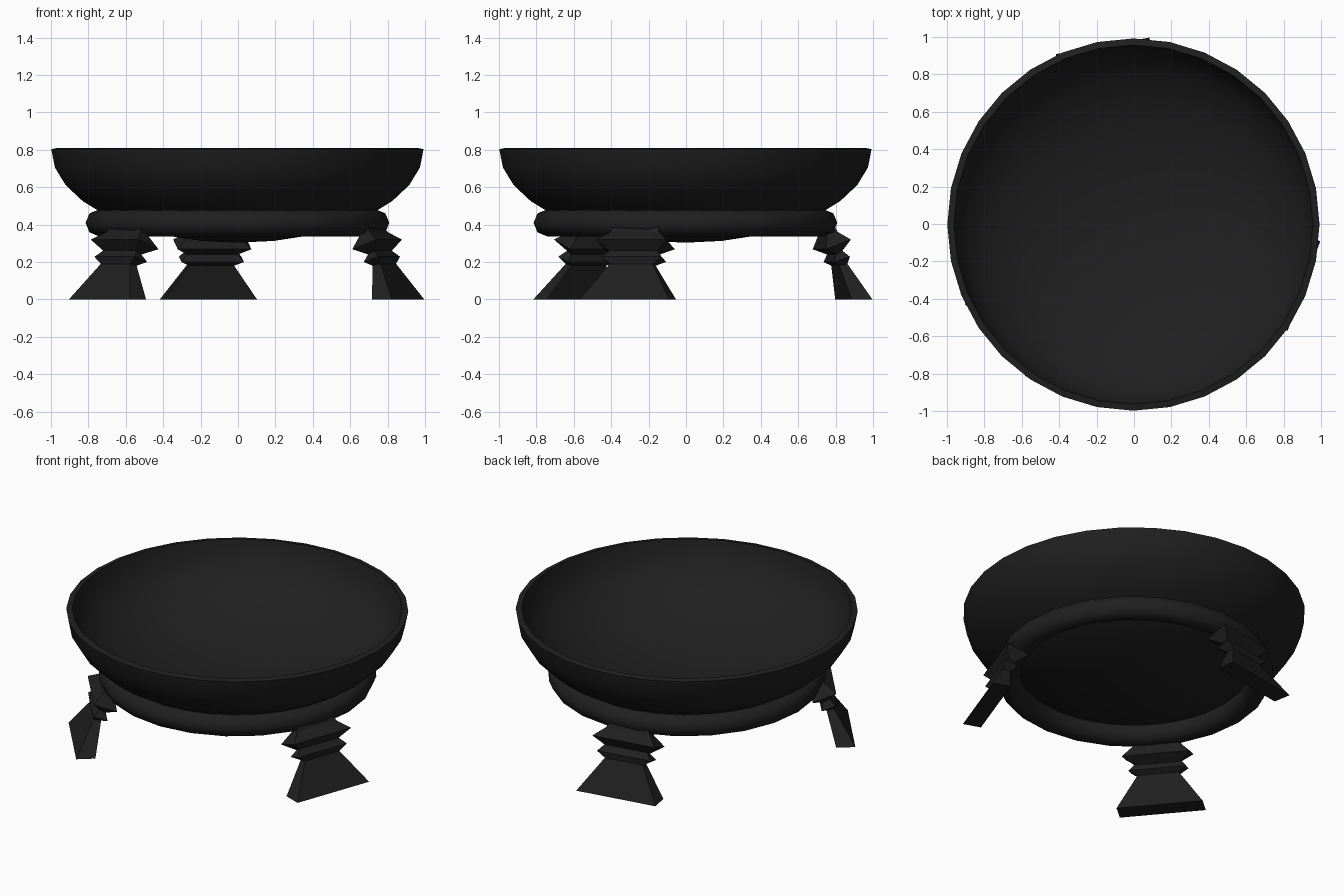
import bpy, bmesh
from math import sin, cos, pi, radians

if "Cube" in bpy.data.objects:
    bpy.data.objects.remove(bpy.data.objects["Cube"])

OX, OY = -0.003, -0.003          # bowl axis

black = bpy.data.materials.new("black_iron")
black.diffuse_color = (0.014, 0.014, 0.014, 1)
black.use_nodes = True
black.node_tree.nodes["Principled BSDF"].inputs["Base Color"].default_value = black.diffuse_color


def make(name, bm, smooth):
    bmesh.ops.recalc_face_normals(bm, faces=bm.faces)
    me = bpy.data.meshes.new(name)
    bm.to_mesh(me)
    bm.free()
    me.materials.append(black)
    me.polygons.foreach_set("use_smooth", [smooth] * len(me.polygons))
    ob = bpy.data.objects.new(name, me)
    bpy.context.collection.objects.link(ob)
    return ob


def lathe(name, profile, sides):
    """Revolve a closed loop of (radius, z) points around the bowl axis."""
    bm = bmesh.new()
    rings = []
    for r, z in profile:
        if r < 1e-5:
            rings.append([bm.verts.new((OX, OY, z))] * sides)
        else:
            rings.append([bm.verts.new((OX + r * cos(2 * pi * k / sides),
                                        OY + r * sin(2 * pi * k / sides), z))
                          for k in range(sides)])
    for a, b in zip(rings, rings[1:] + rings[:1]):
        for k in range(sides):
            n = (k + 1) % sides
            corners = list(dict.fromkeys((a[k], a[n], b[n], b[k])))
            if len(corners) > 2:          # nothing to fill between two poles
                bm.faces.new(corners)
    ob = make(name, bm, True)
    bpy.context.view_layer.objects.active = ob
    ob.select_set(True)
    bpy.ops.object.shade_smooth_by_angle(angle=radians(50))
    ob.select_set(False)
    return ob


# Bowl: squashed half sphere shell with a slightly sloped rim
def arc(r, z, depth):
    return [(r * cos(pi / 16 * i) if i < 8 else 0, z - depth * sin(pi / 16 * i))
            for i in range(9)]


lathe("bowl", arc(0.995, 0.803, 0.5) + arc(0.96, 0.81, 0.47)[::-1], 32)

# Support ring under the bowl
lathe("support_ring", [(0.74 + 0.072 * cos(pi / 4 * i), 0.409 + 0.072 * sin(pi / 4 * i))
                       for i in range(8)], 24)

# Leg sections: inner radius, inner z, outer radius, outer z, half width
SECTIONS = [(0.855, 0.0, 0.967, 0.0, 0.254),
            (0.81, 0.18, 0.855, 0.19, 0.122),
            (0.777, 0.20, 0.86, 0.228, 0.17),
            (0.79, 0.24, 0.825, 0.26, 0.138),
            (0.723, 0.268, 0.86, 0.32, 0.2),
            (0.74, 0.335, 0.80, 0.36, 0.14),
            (0.73, 0.39, 0.78, 0.40, 0.12)]


def leg(name, angle):
    c, s = cos(radians(angle)), sin(radians(angle))
    bm = bmesh.new()
    loops = []
    for ri, zi, ro, zo, w in SECTIONS:
        loops.append([bm.verts.new((r * c - t * s, r * s + t * c, z))
                      for r, t, z in ((ri, -w, zi), (ro, -w, zo), (ro, w, zo), (ri, w, zi))])
    for a, b in zip(loops, loops[1:]):
        for k in range(4):
            n = (k + 1) % 4
            bm.faces.new((a[k], a[n], b[n], b[k]))
    bm.faces.new(loops[0])
    bm.faces.new(loops[-1])
    return make(name, bm, False)


# Three legs spaced evenly
for name, angle in (("back_leg", 100), ("left_leg", 220), ("right_leg", 340)):
    leg(name, angle)
